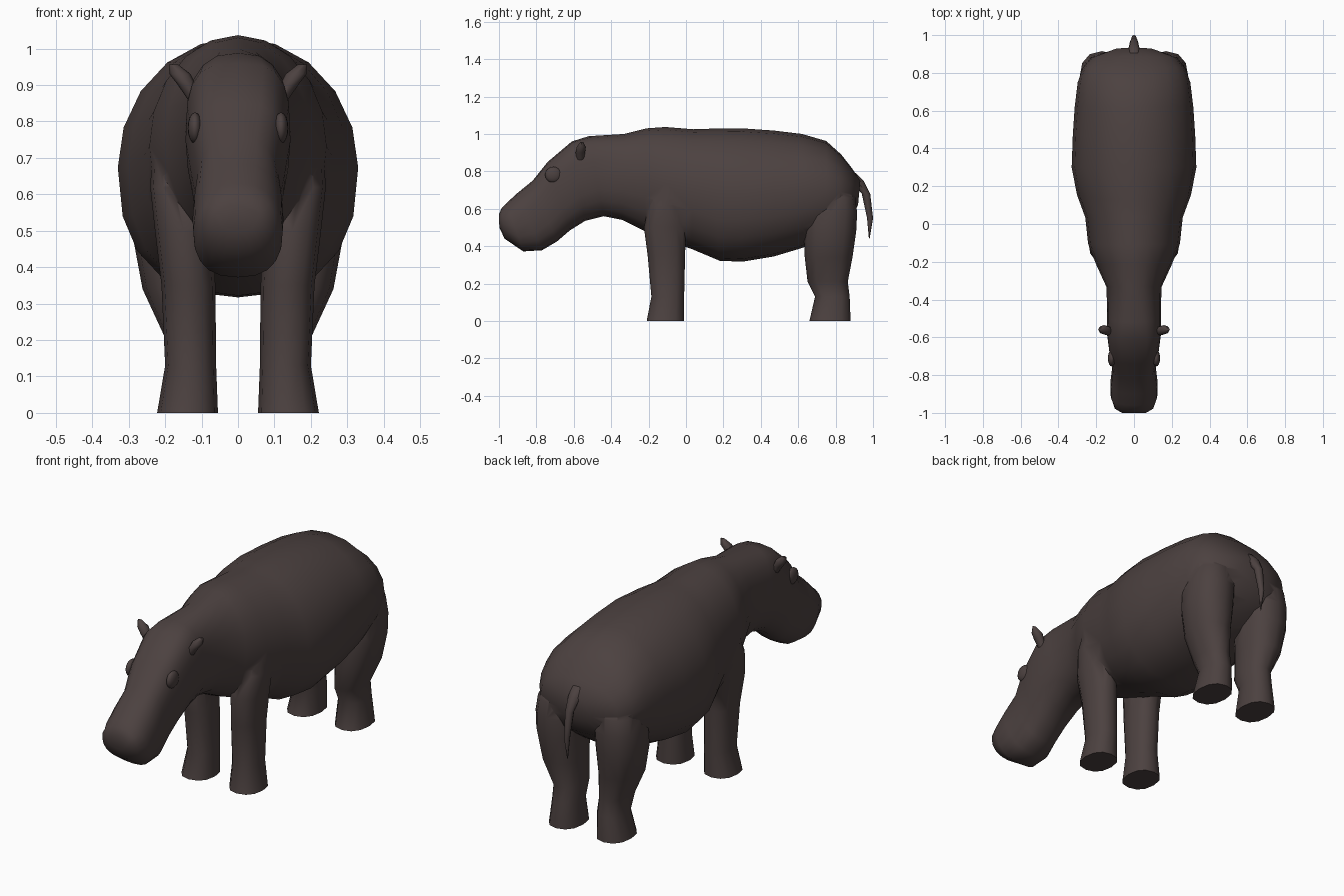
import bpy, bmesh, math
from mathutils import Vector

hide = bpy.data.materials.new("dark brown hide")
hide.diffuse_color = (0.072, 0.053, 0.051, 1)


def section(n, upper, lower):
    """Unit superellipse outline with its own squareness above and below."""
    pts = []
    for i in range(n):
        a = 2 * math.pi * i / n
        c, s = math.cos(a), math.sin(a)
        p = 2 / (upper if s > 0 else lower)
        pts.append((math.copysign(abs(c) ** p, c), math.copysign(abs(s) ** p, s)))
    return pts


def smooth(ob, angle):
    bpy.ops.object.select_all(action='DESELECT')
    ob.select_set(True)
    bpy.context.view_layer.objects.active = ob
    bpy.ops.object.shade_smooth_by_angle(angle=math.radians(angle))


def finish(ob, mirror, angle=50):
    ob.data.materials.append(hide)
    smooth(ob, angle)
    if mirror:
        m = ob.modifiers.new("mirror", 'MIRROR')
        m.use_mirror_merge = False
    return ob


def loft(name, rings, mirror=False):
    """Skin a list of rings of points and close both ends."""
    bm = bmesh.new()
    loops = [[bm.verts.new(p) for p in r] for r in rings]
    n = len(loops[0])
    for a, b in zip(loops, loops[1:]):
        for i in range(n):
            j = (i + 1) % n
            bm.faces.new((a[i], a[j], b[j], b[i]))
    bm.faces.new(loops[0])
    bm.faces.new(loops[-1])
    bmesh.ops.recalc_face_normals(bm, faces=bm.faces)
    me = bpy.data.meshes.new(name)
    bm.to_mesh(me)
    bm.free()
    ob = bpy.data.objects.new(name, me)
    bpy.context.collection.objects.link(ob)
    return finish(ob, mirror)


def column(name, levels, n=12, power=2.3, mirror=True):
    """Upright limb from levels (z, y0, y1, x0, x1)."""
    rings = []
    for z, y0, y1, x0, x1 in levels:
        rings.append([((x0 + x1) / 2 + u * (x1 - x0) / 2,
                       (y0 + y1) / 2 + v * (y1 - y0) / 2, z)
                      for u, v in section(n, power, power)])
    return loft(name, rings, mirror)


# Body and head, nose to rump:
# (top y, top z, bottom y, bottom z, half width, upper and lower squareness)
spine = [
    (-1.00, 0.57, -0.998, 0.50, 0.065, 2.2, 2.2),
    (-0.985, 0.605, -0.97, 0.44, 0.102, 2.2, 2.3),
    (-0.96, 0.63, -0.87, 0.372, 0.123, 2.3, 2.5),
    (-0.90, 0.685, -0.77, 0.378, 0.125, 2.5, 2.6),
    (-0.82, 0.75, -0.69, 0.425, 0.115, 2.8, 2.5),
    (-0.74, 0.85, -0.62, 0.485, 0.130, 3.2, 2.4),
    (-0.61, 0.96, -0.54, 0.535, 0.144, 3.2, 2.3),
    (-0.52, 0.988, -0.44, 0.56, 0.143, 2.6, 2.2),
    (-0.33, 1.00, -0.34, 0.54, 0.145, 2.2, 2.2),
    (-0.21, 1.03, -0.22, 0.48, 0.200, 2.0, 2.2),
    (-0.11, 1.037, -0.10, 0.43, 0.243, 2.0, 2.2),
    (0.04, 1.025, 0.03, 0.385, 0.258, 2.0, 2.3),
    (0.13, 1.028, 0.18, 0.322, 0.302, 2.0, 2.4),
    (0.30, 1.03, 0.30, 0.317, 0.330, 2.0, 2.4),
    (0.47, 1.018, 0.47, 0.345, 0.324, 2.0, 2.4),
    (0.62, 1.00, 0.62, 0.39, 0.314, 2.0, 2.4),
    (0.75, 0.962, 0.75, 0.44, 0.298, 2.1, 2.3),
    (0.83, 0.89, 0.82, 0.49, 0.272, 2.2, 2.3),
    (0.885, 0.82, 0.88, 0.54, 0.225, 2.2, 2.3),
    (0.932, 0.75, 0.92, 0.62, 0.100, 2.1, 2.2),
]
rings = []
for ty, tz, by, bz, hw, upper, lower in spine:
    top, bottom = Vector((0, ty, tz)), Vector((0, by, bz))
    mid, up = (top + bottom) / 2, (top - bottom) / 2
    rings.append([mid + up * v + Vector((u * hw, 0, 0))
                  for u, v in section(20, upper, lower)])
body = loft("body_and_legs", rings)

# Legs, with upper ends sunk into the body
front = column("front_legs", [
    (0.00, -0.21, -0.01, 0.055, 0.222), (0.13, -0.185, -0.01, 0.060, 0.200),
    (0.35, -0.205, -0.005, 0.062, 0.210), (0.50, -0.225, 0.00, 0.070, 0.228),
    (0.62, -0.20, 0.00, 0.090, 0.241), (0.72, -0.15, -0.01, 0.110, 0.235),
    (0.80, -0.12, -0.03, 0.110, 0.190)])
back = column("back_legs", [
    (0.00, 0.66, 0.88, 0.055, 0.222), (0.13, 0.69, 0.875, 0.060, 0.200),
    (0.21, 0.65, 0.865, 0.062, 0.202), (0.34, 0.635, 0.89, 0.063, 0.262),
    (0.48, 0.63, 0.910, 0.055, 0.288), (0.58, 0.64, 0.915, 0.050, 0.288),
    (0.66, 0.66, 0.905, 0.055, 0.275), (0.74, 0.68, 0.87, 0.070, 0.235)])

# Join the legs to the body as one skin
for leg in (front, back):
    m = body.modifiers.new("join", 'BOOLEAN')
    m.operation = 'UNION'
    m.solver = 'EXACT'
    m.object = leg
    bpy.context.view_layer.objects.active = body
    bpy.ops.object.modifier_apply(modifier=m.name)
    bpy.data.objects.remove(leg)
smooth(body, 60)

# Tail
column("tail", [
    (0.79, 0.86, 0.91, -0.030, 0.030), (0.75, 0.885, 0.95, -0.032, 0.032),
    (0.68, 0.94, 0.985, -0.022, 0.022), (0.55, 0.968, 1.00, -0.014, 0.014),
    (0.44, 0.978, 0.982, -0.002, 0.002)], n=8, power=2, mirror=False)

# Ears
column("ears", [
    (0.86, -0.585, -0.545, 0.105, 0.138), (0.90, -0.590, -0.540, 0.115, 0.165),
    (0.93, -0.585, -0.535, 0.130, 0.188), (0.957, -0.565, -0.550, 0.165, 0.190)],
    n=8, power=2)

# Eyes, nearly flush with the cheeks
bpy.ops.mesh.primitive_uv_sphere_add(segments=16, ring_count=8, radius=1)
eyes = bpy.context.object
eyes.name = "eyes"
for v in eyes.data.vertices:
    v.co = (0.118 + v.co.x * 0.020, -0.71 + v.co.y * 0.044, 0.782 + v.co.z * 0.043)
finish(eyes, True)
